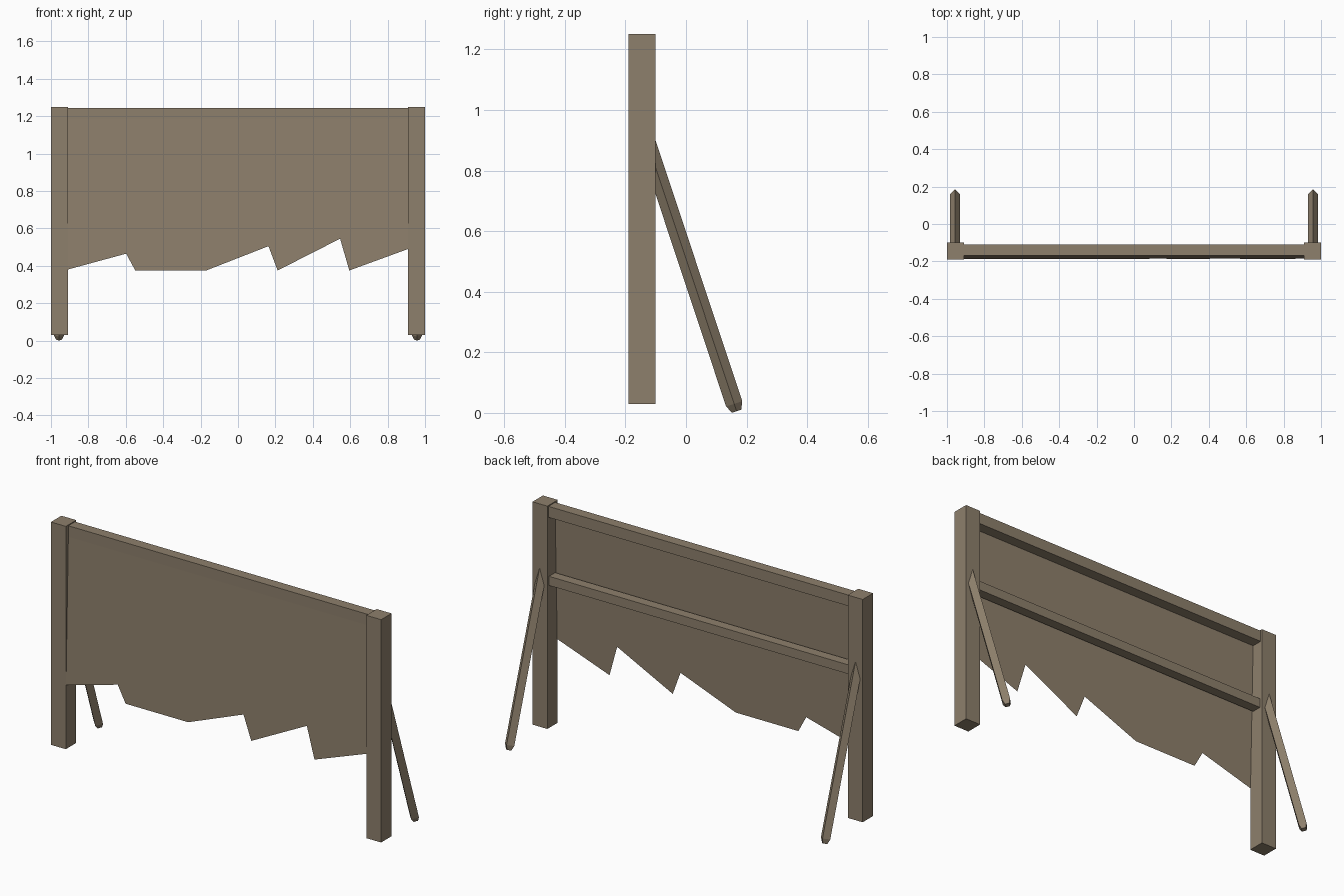
import bpy
import bmesh
from mathutils import Vector

if "Cube" in bpy.data.objects:
    bpy.data.objects.remove(bpy.data.objects["Cube"], do_unlink=True)

wood = bpy.data.materials.new("weathered wood")
wood.use_nodes = True
colour = (0.27, 0.215, 0.15, 1)
wood.diffuse_color = colour
wood.node_tree.nodes["Principled BSDF"].inputs["Base Color"].default_value = colour


def finish(name, bm):
    mesh = bpy.data.meshes.new(name)
    bm.to_mesh(mesh)
    bm.free()
    mesh.materials.append(wood)
    obj = bpy.data.objects.new(name, mesh)
    bpy.context.collection.objects.link(obj)
    return obj


def box(name, low, high):
    low, high = Vector(low), Vector(high)
    bm = bmesh.new()
    bmesh.ops.create_cube(bm, size=1)
    bmesh.ops.scale(bm, vec=high - low, verts=bm.verts)
    bmesh.ops.translate(bm, vec=(low + high) / 2, verts=bm.verts)
    return finish(name, bm)


def brace(name, x):
    """Diamond-section strut with a tapered foot."""
    start, end = Vector((x, -0.14, 0.93)), Vector((x, 0.159, 0.03))
    axis = (end - start).normalized()
    side = Vector((1, 0, 0))
    up = axis.cross(side)
    bm = bmesh.new()
    rings = []
    for centre, r in ((start, 0.028), (end, 0.028), (end + axis * 0.026, 0.016)):
        rings.append([bm.verts.new(centre + d * r) for d in (side, up, -side, -up)])
    for a, b in zip(rings, rings[1:]):
        for i in range(4):
            j = (i + 1) % 4
            bm.faces.new((a[i], a[j], b[j], b[i]))
    bm.faces.new(rings[0])
    bm.faces.new(rings[-1])
    bmesh.ops.recalc_face_normals(bm, faces=bm.faces)
    return finish(name, bm)


# Posts and rear braces
for label, s in (("left", 1), ("right", -1)):
    xs = sorted((s * 0.91, s * 1.0))
    box(label + "_post", (xs[0], -0.19, 0.03), (xs[1], -0.10, 1.25))
    brace(label + "_brace", s * 0.957)

# Horizontal rails
box("top_rail", (-0.91, -0.168, 1.185), (0.91, -0.11, 1.245))
box("lower_rail", (-0.91, -0.168, 0.81), (0.91, -0.115, 0.86))

# Hanging sheet, leaning slightly forward, with a notched slanted hem
hem = [(-0.91, 0.38)]
for x, z in ((-0.574, 0.465), (-0.195, 0.535), (0.187, 0.505), (0.57, 0.545)):
    hem += [(x - 0.024, z), (x, 0.915), (x + 0.025, 0.375)]
hem.append((0.91, 0.49))
outline = hem + [(0.91, 1.185), (-0.91, 1.185)]
bm = bmesh.new()
bm.faces.new([bm.verts.new((x, -0.168 - (1.185 - z) * 0.025, z)) for x, z in outline])
bmesh.ops.triangulate(bm, faces=bm.faces)
finish("hanging_sheet", bm)
